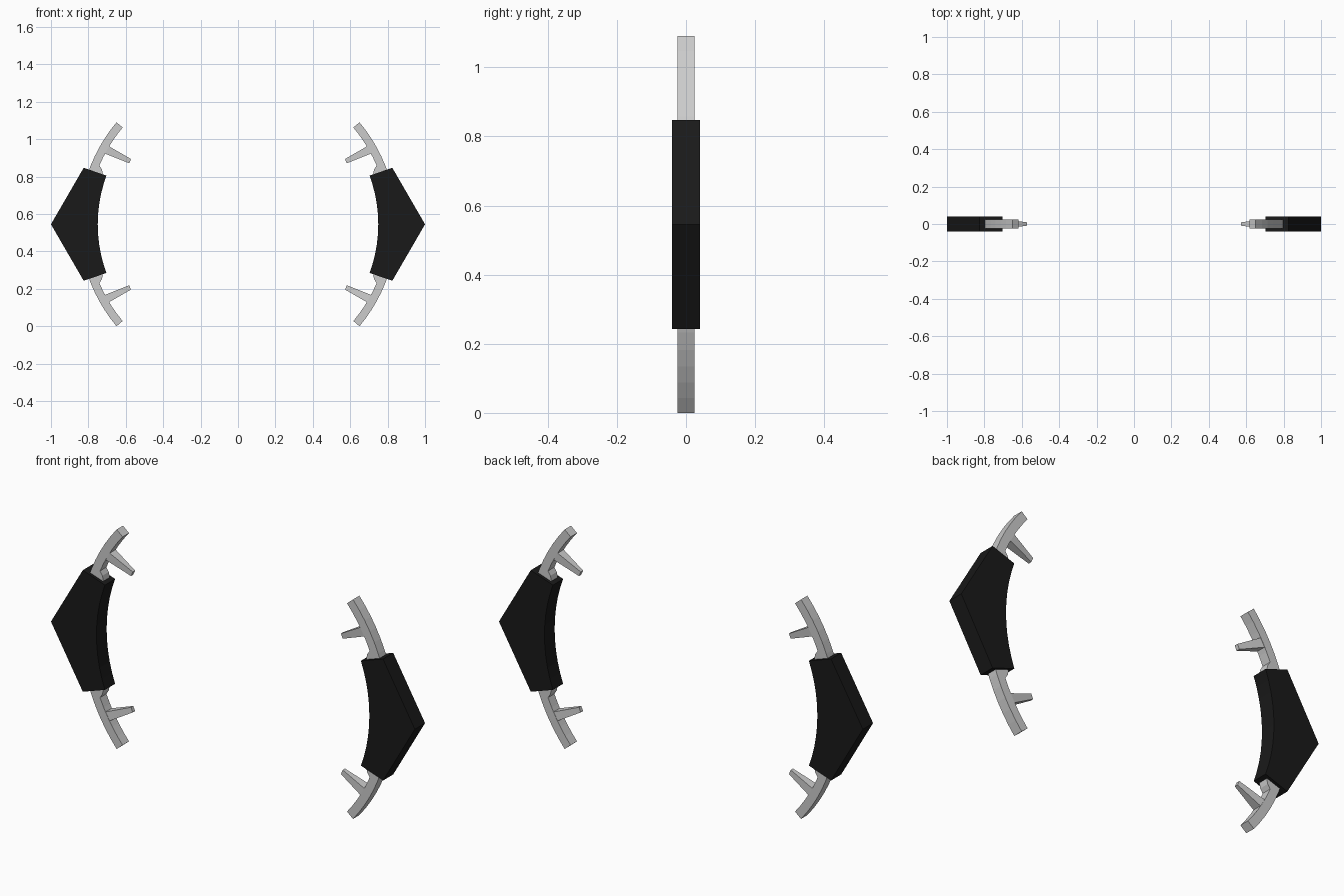
import bpy, bmesh
from math import sin, cos, radians

if "Cube" in bpy.data.objects:
    bpy.data.objects.remove(bpy.data.objects["Cube"])

CZ = 0.545  # height of the arc centre


def polar(r, deg):
    a = radians(deg)
    return (r * cos(a), r * sin(a))


def arc(r, a0, a1, n):
    return [polar(r, a0 + (a1 - a0) * i / n) for i in range(n + 1)]


def loft(name, near, far, half_y_near, half_y_far, axes, mat=None, profile=None):
    """Solid from a profile extruded in y, or a taper between two edges (near -> far)."""
    bm = bmesh.new()
    pts = profile or [*near, *far]
    depth = [half_y_near] * len(pts) if profile else [half_y_near] * 2 + [half_y_far] * 2
    front = [bm.verts.new((x, -d, z)) for (x, z), d in zip(pts, depth)]
    back = [bm.verts.new((x, d, z)) for (x, z), d in zip(pts, depth)]
    bm.faces.new(front)
    bm.faces.new(back[::-1])
    for i in range(len(pts)):
        j = (i + 1) % len(pts)
        bm.faces.new((front[j], front[i], back[i], back[j]))
    bmesh.ops.recalc_face_normals(bm, faces=bm.faces)
    me = bpy.data.meshes.new(name)
    bm.to_mesh(me)
    bm.free()
    ob = bpy.data.objects.new(name, me)
    bpy.context.collection.objects.link(ob)
    ob.location.z = CZ
    mod = ob.modifiers.new("mirror", 'MIRROR')
    mod.use_axis = axes
    mod.use_mirror_merge = False
    if mat:
        me.materials.append(mat)
    return ob


black = bpy.data.materials.new("black_grip")
black.diffuse_color = (0.01, 0.01, 0.01, 1)
black.use_nodes = True
black.node_tree.nodes["Principled BSDF"].inputs["Base Color"].default_value = black.diffuse_color

# pointed grips with a concave inner side
grip = arc(0.75, -20.3, 20.3, 10) + [(0.825, 0.302), (1.0, 0.0), (0.825, -0.302)]
loft("grip", None, None, 0.04, 0, (True, False, False), black, grip)

# curved blades, flaring inward where they meet the grip
blade = (arc(0.848, 40, 18, 6)
         + [polar(0.772, 18), polar(0.772, 20.6), polar(0.785, 22.0)]
         + arc(0.805, 23, 40, 5))
loft("blade", None, None, 0.025, 0, (True, False, True), None, blade)

# tapered inward spikes
loft("spike", [(0.722, 0.382), (0.702, 0.424)], [(0.572, 0.349), (0.582, 0.326)],
     0.025, 0.009, (True, False, True))
